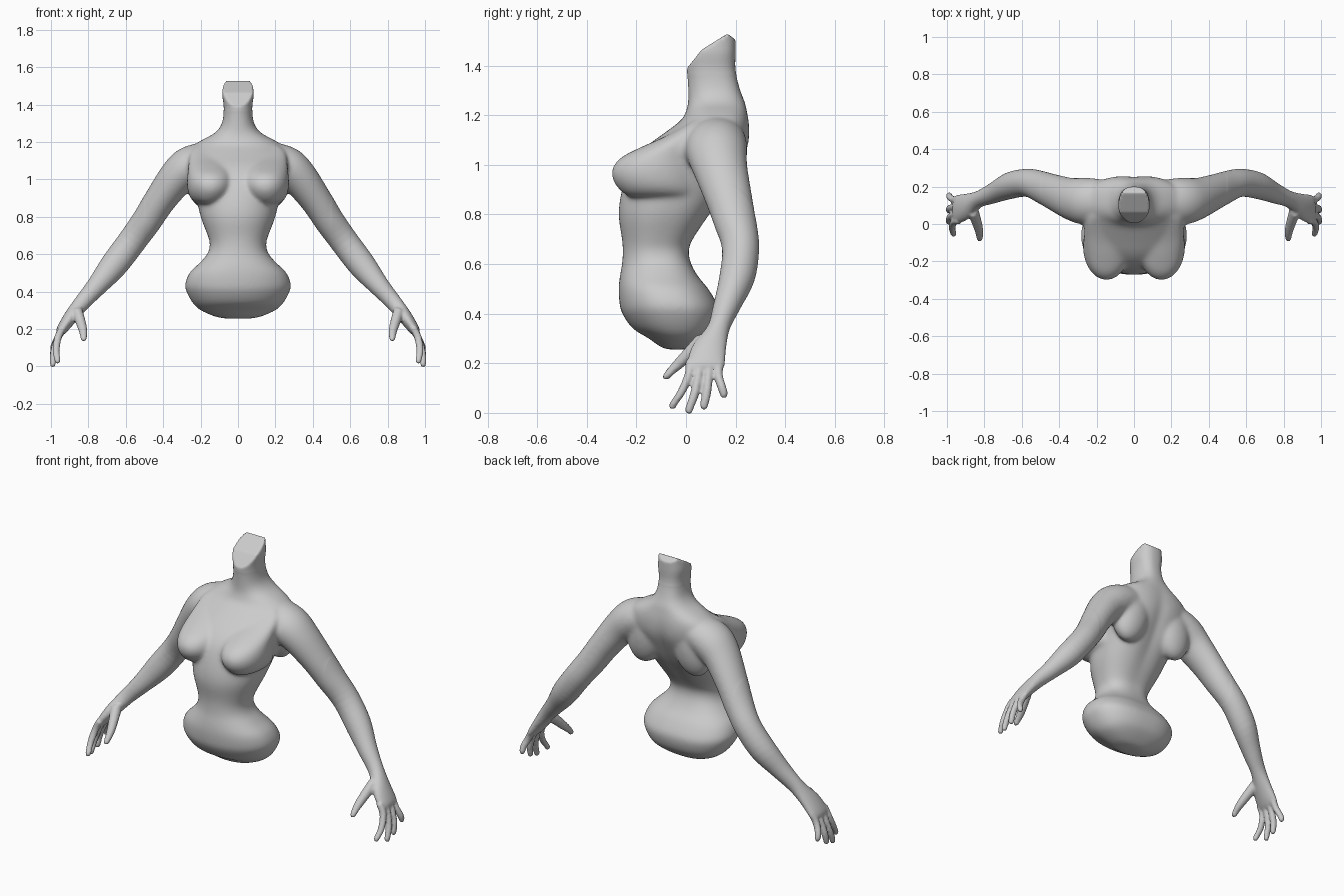
import bpy, bmesh, math
from mathutils import Vector, Matrix

if "Cube" in bpy.data.objects:
    bpy.data.objects.remove(bpy.data.objects["Cube"])

skin = bpy.data.materials.new("plain grey")
skin.diffuse_color = (0.6, 0.6, 0.6, 1)
skin.use_nodes = True
skin.node_tree.nodes["Principled BSDF"].inputs["Base Color"].default_value = skin.diffuse_color
bm = bmesh.new()


def spline(rows, steps):
    """Catmull-Rom interpolation of rows of numbers."""
    out = []
    for i in range(len(rows) - 1):
        p = [rows[max(0, min(len(rows) - 1, i + k))] for k in (-1, 0, 1, 2)]
        for s in range(steps):
            t = s / steps
            out.append([0.5 * (2 * b + (c - a) * t + (2 * a - 5 * b + 4 * c - d) * t * t
                               + (3 * b - a - 3 * c + d) * t ** 3) for a, b, c, d in zip(*p)])
    return out + [list(rows[-1])]


def loft(rows, front=2.0, back=2.0, sides=32, steps=4, groove=None, level=False):
    """Closed tube through rows of (x, y, z, half width, half depth along y)."""
    rows = spline(rows, steps)
    rings = []
    for i, (x, y, z, a, b) in enumerate(rows):
        p, q = rows[max(i - 1, 0)], rows[min(i + 1, len(rows) - 1)]
        t = Vector((q[0] - p[0], 0, q[2] - p[2])).normalized()
        u = Vector((1, 0, 0)) if level else Vector((t.z, 0, -t.x))
        ring = []
        for k in range(sides):
            ang = 2 * math.pi * k / sides
            c, s = math.cos(ang), math.sin(ang)
            power = back if s > 0 else front
            c = math.copysign(abs(c) ** (2 / power), c)
            s = math.copysign(abs(s) ** (2 / power), s)
            co = Vector((x, y + b * s, z)) + u * (a * c)
            if groove and s > 0:
                co.y -= groove(z) * math.exp(-(co.x / 0.045) ** 2)
            ring.append(bm.verts.new(co))
        rings.append(ring)
    for r, n in zip(rings, rings[1:]):
        for k in range(sides):
            j = (k + 1) % sides
            bm.faces.new((r[k], r[j], n[j], n[k]))
    bm.faces.new(rings[0][::-1])
    bm.faces.new(rings[-1])


def ball(center, radii, tilt=0.0):
    m = Matrix.Translation(center) @ Matrix.Rotation(tilt, 4, 'Y') @ Matrix.Diagonal((*radii, 1))
    bmesh.ops.create_uvsphere(bm, u_segments=32, v_segments=20, radius=1, matrix=m)


# torso and neck: height, half width, front y, back y
torso = [(.255, .05, -.065, .0), (.264, .115, -.10, .03), (.30, .20, -.15, .08), (.34, .243, -.215, .115),
         (.40, .276, -.257, .132), (.44, .283, -.268, .125), (.50, .26, -.272, .09), (.55, .209, -.267, .049),
         (.60, .165, -.258, .022), (.65, .15, -.255, .012), (.70, .162, -.258, .03), (.80, .20, -.272, .10),
         (.90, .222, -.258, .172), (1.0, .25, -.222, .225), (1.07, .28, -.165, .252), (1.13, .275, -.085, .259),
         (1.18, .24, -.02, .255), (1.215, .185, .0, .248), (1.25, .122, .008, .24), (1.30, .086, .008, .22),
         (1.38, .076, .004, .20), (1.45, .084, .0, .2), (1.50, .081, .0, .2), (1.58, .075, .0, .2)]
loft([(0, (f + b) / 2, z, a, (b - f) / 2) for z, a, f, b in torso], 2.1, 2.5, 48, 3,
     lambda z: 0.018 * math.exp(-((z - 0.95) / 0.2) ** 2))

# rounded slanting cut through the neck
for y, z, ny, nz in [(.03, 1.422, -.78, .62), (.1, 1.487, -.53, .85), (.185, 1.515, .6, .8)]:
    geom = bm.verts[:] + bm.edges[:] + bm.faces[:]
    cut = bmesh.ops.bisect_plane(bm, geom=geom, plane_co=(0, y, z), plane_no=(0, ny, nz), clear_outer=True)
    bmesh.ops.edgeloop_fill(bm, edges=[e for e in cut["geom_cut"] if isinstance(e, bmesh.types.BMEdge)])

arm = [(.10, .135, 1.12, .07, .09), (.20, .125, 1.095, .10, .118), (.27, .122, 1.06, .109, .125),
       (.335, .132, 1.0, .098, .115), (.42, .165, .885, .085, .10),
       (.49, .195, .775, .080, .088), (.57, .22, .665, .076, .075), (.665, .205, .54, .073, .072),
       (.755, .165, .43, .055, .056), (.83, .132, .345, .044, .046), (.89, .095, .27, .038, .068),
       (.94, .08, .20, .029, .077), (.955, .077, .175, .02, .072)]
# breast: height, centre x, half width, front y
breast = [(.866, .158, .04, -.20), (.88, .155, .08, -.245), (.91, .15, .11, -.278), (.95, .147, .124, -.299),
          (.99, .147, .126, -.296), (1.03, .148, .122, -.262), (1.07, .152, .115, -.185), (1.11, .158, .105, -.095),
          (1.15, .165, .085, -.02), (1.18, .17, .05, .03)]
# finger base y, tip x, tip y, tip z
fingers = [(.012, .965, -.052, .015), (.051, .99, .013, -.003), (.091, .99, .073, .014), (.13, .988, .152, .06)]

for s in (-1, 1):
    # breast and shoulder blade
    loft([(s * x, (f + .06) / 2, z, a, (.06 - f) / 2) for z, x, a, f in breast], level=True)
    ball((s * .15, .15, 1.03), (.12, .09, .19), s * -.2)
    # arm and palm
    loft([(s * x, y, z, a, b) for x, y, z, a, b in arm])
    # fingers
    for y0, x, y, z in fingers:
        loft([(s * .935, y0 + .005, .21, .02, .019), (s * .962, y0, .155, .02, .0185),
              (s * (.5 * x + .49), (y0 + y) / 2 + .002, (.155 + z) / 2, .019, .0185),
              (s * x, y, z + .018, .016, .017), (s * x, y, z, .009, .010)], sides=16)
    # thumb
    loft([(s * .865, .085, .31, .03, .045), (s * .845, .025, .25, .028, .038),
          (s * .828, -.035, .19, .023, .03), (s * .825, -.073, .152, .017, .02),
          (s * .826, -.08, .135, .009, .012)], sides=16)

bmesh.ops.recalc_face_normals(bm, faces=bm.faces)
mesh = bpy.data.meshes.new("body")
bm.to_mesh(mesh)
bm.free()
mesh.materials.append(skin)
body = bpy.data.objects.new("body", mesh)
bpy.context.collection.objects.link(body)
bpy.context.view_layer.objects.active = body
body.select_set(True)

# blend all parts into one skin
blend = body.modifiers.new("blend", 'REMESH')
blend.mode = 'VOXEL'
blend.voxel_size = 0.007
blend.use_smooth_shade = True
bpy.ops.object.modifier_apply(modifier="blend")

# soften everything a little, and the joins of the upper body more
trunk = body.vertex_groups.new(name="trunk")
trunk.add([v.index for v in body.data.vertices if abs(v.co.x) < .5 and v.co.z < 1.36], 1.0, 'REPLACE')
for name, count, group in (("soften", 4, ""), ("soften_trunk", 40, "trunk")):
    mod = body.modifiers.new(name, 'SMOOTH')
    mod.factor = 0.5
    mod.iterations = count
    mod.vertex_group = group
    bpy.ops.object.modifier_apply(modifier=name)
bpy.ops.object.shade_smooth_by_angle(angle=math.radians(50))
